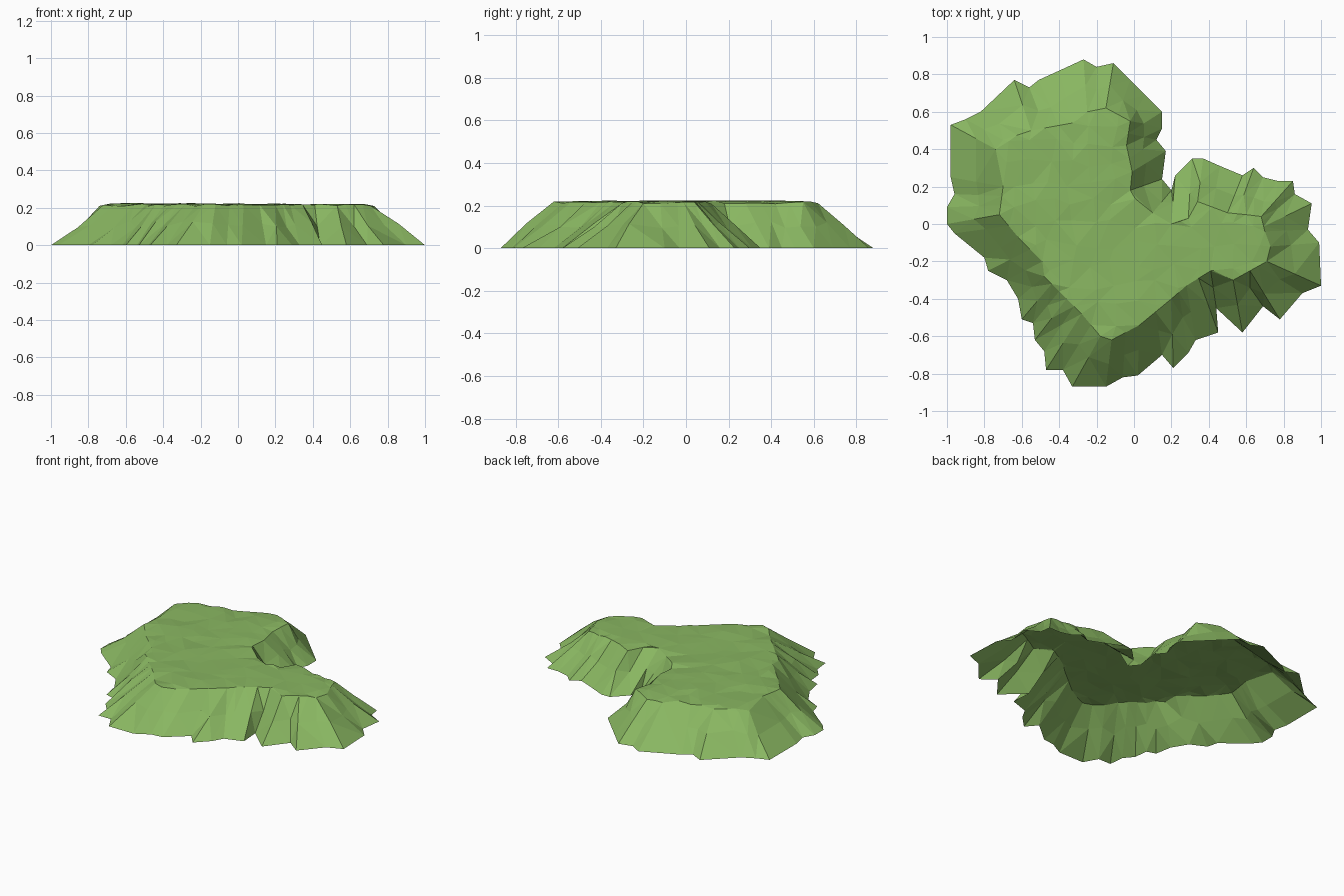
import bpy
import bmesh
import random
from mathutils import Vector
from mathutils.geometry import delaunay_2d_cdt

random.seed(4)

default_cube = bpy.data.objects.get("Cube")
if default_cube:
    bpy.data.objects.remove(default_cube, do_unlink=True)

HEIGHT = 0.22

# Foot of the hill, clockwise from the back
FOOT = [
    (-.27, .88), (-.2, .84), (-.11, .86), (-.02, .77), (.06, .69), (.15, .6),
    (.15, .51), (.12, .45), (.17, .39), (.15, .24), (.2, .18), (.22, .26),
    (.31, .35), (.37, .35), (.46, .31), (.58, .26), (.64, .3), (.69, .25),
    (.77, .23), (.85, .23), (.86, .16), (.95, .11), (.93, -.03), (.99, -.1),
    (1, -.33), (.9, -.37), (.78, -.51), (.69, -.44), (.58, -.58), (.44, -.45),
    (.45, -.58), (.33, -.62), (.29, -.69), (.21, -.77), (.15, -.7),
    (.02, -.81), (-.06, -.82), (-.15, -.87), (-.33, -.87), (-.38, -.78),
    (-.47, -.78), (-.48, -.68), (-.53, -.62), (-.54, -.53), (-.6, -.51),
    (-.62, -.4), (-.68, -.3), (-.78, -.25), (-.8, -.18), (-.96, -.05),
    (-1, 0), (-1, .09), (-.96, .16), (-.98, .25), (-.98, .53), (-.9, .56),
    (-.82, .6), (-.64, .77), (-.56, .73), (-.51, .77), (-.4, .82),
]

# Plateau rim: foot point below it -> rim position
RIM = {
    0: (-.25, .6), 2: (-.15, .62), 4: (-.02, .55), 6: (-.04, .42),
    8: (-.01, .28), 9: (-.02, .18), 10: (.1, .06), 11: (.2, 0),
    12: (.29, .03), 13: (.34, .12), 15: (.5, .06), 17: (.6, .05),
    19: (.68, .04), 22: (.7, -.04), 23: (.73, -.12), 24: (.71, -.2),
    26: (.62, -.25), 28: (.53, -.3), 29: (.41, -.25), 31: (.28, -.33),
    33: (.2, -.4), 35: (.03, -.54), 37: (-.12, -.62), 38: (-.18, -.6),
    40: (-.28, -.48), 43: (-.4, -.36), 45: (-.48, -.28), 46: (-.49, -.2),
    48: (-.62, -.07), 50: (-.72, .05), 53: (-.7, .2), 54: (-.74, .4),
    55: (-.7, .45), 57: (-.55, .5), 60: (-.33, .54),
}


def jitter(amount):
    return random.uniform(-amount, amount)


def rim_points():
    """Spread the rim so that every foot point has a partner above it."""
    count = len(FOOT)
    keys = sorted(RIM) + [count]
    points = []
    for start, end in zip(keys, keys[1:]):
        a, b = Vector(RIM[start]), Vector(RIM[end % count])
        for step in range(end - start):
            points.append(a.lerp(b, step / (end - start)))
    return points


def make_material(name, colour):
    material = bpy.data.materials.new(name)
    material.use_nodes = True
    material.diffuse_color = colour
    shader = material.node_tree.nodes["Principled BSDF"]
    shader.inputs["Base Color"].default_value = colour
    shader.inputs["Roughness"].default_value = 0.9
    return material


bm = bmesh.new()
foot = [Vector(p) for p in FOOT]
rim = rim_points()

# Rings of the slope: foot, uneven middle, rim
rings = [[bm.verts.new((p.x, p.y, 0)) for p in foot]]
middle = []
for low, high in zip(foot, rim):
    p = low.lerp(high, 0.54 + jitter(0.06))
    middle.append(bm.verts.new((p.x, p.y, HEIGHT * (0.5 + jitter(0.08)))))
rings.append(middle)
rings.append([bm.verts.new((p.x, p.y, HEIGHT - 0.006 + jitter(0.006))) for p in rim])

# Faceted slope between the rings
for lower, upper in zip(rings, rings[1:]):
    for i in range(len(lower)):
        j = (i + 1) % len(lower)
        bm.faces.new((lower[i], upper[i], upper[j], lower[j]))
bmesh.ops.triangulate(bm, faces=bm.faces[:], quad_method='SHORT_EDGE')

# Gently uneven plateau: scattered points triangulated inside the rim
spacing = 0.11
scatter = [
    Vector((i * spacing + jitter(0.03), j * spacing + jitter(0.03)))
    for i in range(-7, 8) for j in range(-7, 8)
]
count = len(rim)
points, _, triangles, origins, _, _ = delaunay_2d_cdt(
    rim + scatter, [], [list(range(count))], 1, 0.0001)
plateau_verts = {}


def plateau_vert(index):
    if index not in plateau_verts:
        on_rim = [k for k in origins[index] if k < count]
        if on_rim:
            plateau_verts[index] = rings[-1][on_rim[0]]
        else:
            p = points[index]
            plateau_verts[index] = bm.verts.new((p.x, p.y, HEIGHT + jitter(0.005)))
    return plateau_verts[index]


for triangle in triangles:
    corners = [plateau_vert(k) for k in triangle]
    if len(set(corners)) == 3:
        face = bm.faces.new(corners)
        face.normal_update()
        if face.normal.z < 0:
            face.normal_flip()

# Open-bottomed hill with flat facets
mesh = bpy.data.meshes.new("grassy_hill")
bm.to_mesh(mesh)
bm.free()
mesh.materials.append(make_material("grass_green", (0.25, 0.47, 0.12, 1)))
hill = bpy.data.objects.new("grassy_hill", mesh)
bpy.context.collection.objects.link(hill)
